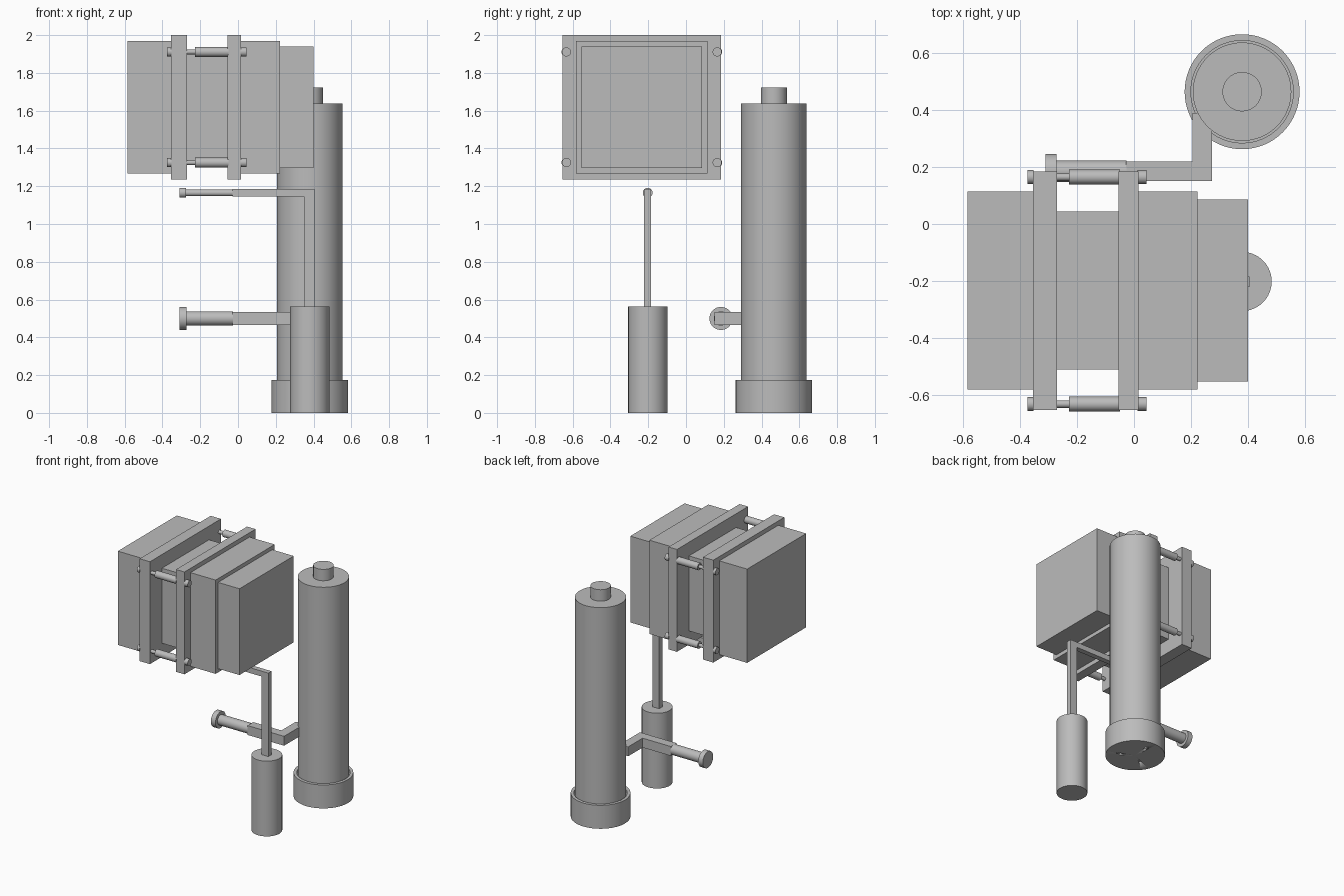
import bpy, bmesh, math
from mathutils import Matrix, Vector

if "Cube" in bpy.data.objects:
    bpy.data.objects.remove(bpy.data.objects["Cube"], do_unlink=True)

GREY = (0.5, 0.5, 0.5, 1.0)
grey = bpy.data.materials.new("plain grey")
grey.use_nodes = True
grey.diffuse_color = GREY
grey.node_tree.nodes["Principled BSDF"].inputs["Base Color"].default_value = GREY


def finish(name, bm, smooth=False):
    bmesh.ops.recalc_face_normals(bm, faces=bm.faces)
    mesh = bpy.data.meshes.new(name)
    bm.to_mesh(mesh)
    bm.free()
    mesh.materials.append(grey)
    obj = bpy.data.objects.new(name, mesh)
    bpy.context.collection.objects.link(obj)
    if smooth:
        bpy.ops.object.select_all(action='DESELECT')
        obj.select_set(True)
        bpy.context.view_layer.objects.active = obj
        bpy.ops.object.shade_smooth_by_angle(angle=math.radians(35))
    return obj


def box(name, x, y, z):
    bm = bmesh.new()
    size = Vector((x[1] - x[0], y[1] - y[0], z[1] - z[0]))
    centre = Vector((sum(x), sum(y), sum(z))) / 2
    bmesh.ops.create_cube(bm, size=1,
                          matrix=Matrix.Translation(centre) @ Matrix.Diagonal(size).to_4x4())
    return finish(name, bm)


def turned(name, profile, origin, along_x=False, sides=64):
    """Spin (radius, height) points round the z axis, or round the x axis."""
    bm = bmesh.new()
    verts = [bm.verts.new((r, 0, h)) for r, h in profile]
    edges = [bm.edges.new(pair) for pair in zip(verts, verts[1:])]
    bmesh.ops.spin(bm, geom=verts + edges, cent=(0, 0, 0), axis=(0, 0, 1),
                   angle=math.tau, steps=sides, use_duplicate=False)
    bmesh.ops.remove_doubles(bm, verts=bm.verts, dist=1e-5)
    turn = Matrix.Rotation(math.pi / 2, 4, 'Y') if along_x else Matrix()
    bm.transform(Matrix.Translation(origin) @ turn)
    return finish(name, bm, True)


def prism(name, outline, place):
    """Extrude a flat outline; place(u, v, side) gives each corner for side 0 or 1."""
    bm = bmesh.new()
    near, far = ([bm.verts.new(place(u, v, s)) for u, v in outline] for s in (0, 1))
    bm.faces.new(near)
    bm.faces.new(far)
    for i in range(len(outline)):
        bm.faces.new((near[i - 1], near[i], far[i], far[i - 1]))
    return finish(name, bm)


# Stack of blocks and clamp plates, all on one axis along x
MID_Y, MID_Z = -0.234, 1.618
for name, x0, x1, half_y, half_z in (
        ("outer_block", -0.585, -0.355, 0.348, 0.35),
        ("outer_clamp_plate", -0.355, -0.27, 0.419, 0.382),
        ("core_block", -0.27, -0.055, 0.278, 0.28),
        ("inner_clamp_plate", -0.055, 0.015, 0.419, 0.382),
        ("inner_block", 0.015, 0.223, 0.348, 0.35),
        ("end_block", 0.223, 0.4, 0.32, 0.322)):
    box(name, (x0, x1), (MID_Y - half_y, MID_Y + half_y), (MID_Z - half_z, MID_Z + half_z))

# Four tie bolts through the clamp plates
bolt = [(0, -0.375), (0.024, -0.375), (0.024, -0.353), (0.013, -0.353), (0.013, -0.228),
        (0.026, -0.228), (0.026, -0.05), (0.013, -0.05), (0.013, 0.012),
        (0.024, 0.012), (0.024, 0.044), (0, 0.044)]
for side, sy in (("front", -1), ("back", 1)):
    for level, sz in (("lower", -1), ("upper", 1)):
        turned(f"{side}_{level}_tie_bolt", bolt,
               (0, MID_Y + sy * 0.399, MID_Z + sz * 0.293), True, 32)

# Tall column standing in an open cup, with a cap on top
COL = (0.38, 0.465, 0)
turned("column", [(0, 0.03), (0.173, 0.03), (0.173, 1.637), (0, 1.637)], COL)
turned("column_cap", [(0, 1.63), (0.069, 1.63), (0.069, 1.722), (0, 1.722)], COL)
cup = turned("column_base_cup", [(0, 0), (0.202, 0), (0.202, 0.175), (0.18, 0.175),
                                 (0.18, 0.04), (0, 0.04)], COL)

# Three screw holes under the cup
for i in range(3):
    a = math.radians(90 + 120 * i)
    cutter = turned(f"screw_hole_cutter_{i + 1}",
                    [(0, -0.02), (0.012, -0.02), (0.012, 0.03), (0, 0.03)],
                    (COL[0] + 0.1 * math.cos(a), COL[1] + 0.1 * math.sin(a), 0), sides=20)
    cutter.hide_render = True
    cutter.hide_set(True)
    cutter.display_type = 'WIRE'
    cut = cup.modifiers.new("screw hole", 'BOOLEAN')
    cut.operation = 'DIFFERENCE'
    cut.solver = 'EXACT'
    cut.object = cutter

# Elbow arm and nozzle from the column
prism("column_arm", [(-0.028, 0.152), (0.274, 0.152), (0.274, 0.39), (0.205, 0.39),
                     (0.205, 0.219), (-0.028, 0.219)],
      lambda u, v, s: (u, v, 0.465 + 0.07 * s))
turned("column_nozzle", [(0, -0.311), (0.061, -0.311), (0.061, -0.273), (0.038, -0.273),
                         (0.038, -0.026), (0, -0.026)], (0, 0.185, 0.5), True, 48)

# Small canister with its bent pipe and nozzle
turned("canister", [(0, 0), (0.104, 0), (0.104, 0.562), (0, 0.562)], (0.38, -0.202, 0))
prism("canister_pipe", [(0.35, 0.55), (0.406, 0.55), (0.406, 1.185), (-0.028, 1.185),
                        (-0.028, 1.145), (0.35, 1.145)],
      lambda u, v, s: (u, -0.222 + 0.038 * s, v))
turned("canister_nozzle", [(0, -0.311), (0.026, -0.311), (0.026, -0.275), (0.018, -0.275),
                           (0.018, -0.026), (0, -0.026)], (0, -0.203, 1.165), True, 32)
